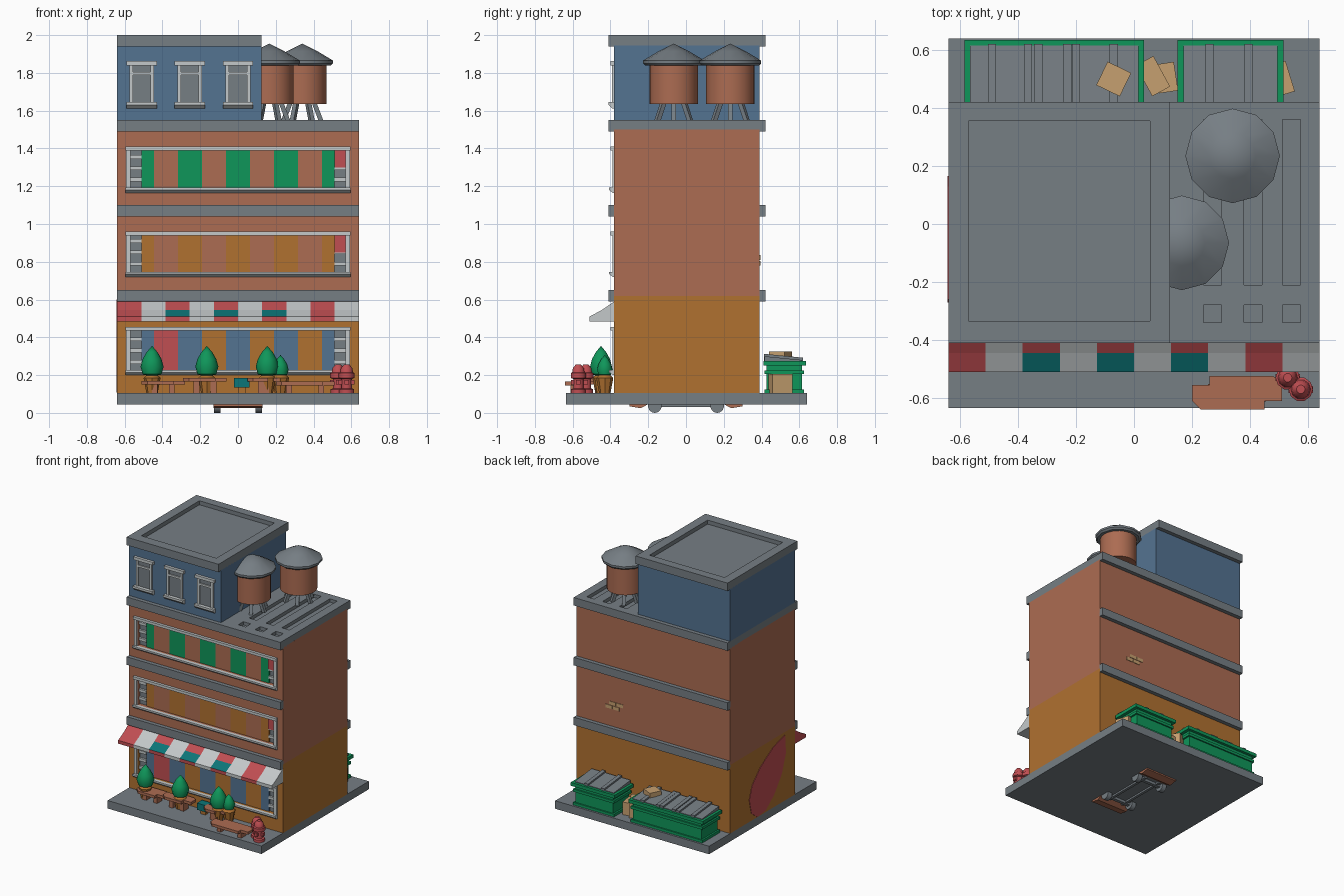
import bpy, bmesh, math
from mathutils import Vector, Matrix

if "Cube" in bpy.data.objects:
    bpy.data.objects.remove(bpy.data.objects["Cube"])


def material(name, r, g, b):
    m = bpy.data.materials.new(name)
    m.use_nodes = True
    col = [(c / 255 / 12.92 if c < 11 else ((c / 255 + .055) / 1.055) ** 2.4) for c in (r, g, b)] + [1]
    m.diffuse_color = col
    m.node_tree.nodes["Principled BSDF"].inputs["Base Color"].default_value = col
    return m


gray = material("slate gray", 118, 126, 132)
brick = material("brick brown", 172, 108, 82)
ochre = material("ochre", 176, 113, 48)
blue = material("sand blue", 84, 115, 145)
green = material("green", 15, 150, 90)
red = material("red", 192, 78, 82)
white = material("pale gray", 196, 201, 202)
teal = material("teal", 12, 118, 120)
tan = material("cardboard tan", 198, 160, 112)


def finish(name, bm, *mats):
    bmesh.ops.recalc_face_normals(bm, faces=bm.faces)
    me = bpy.data.meshes.new(name)
    bm.to_mesh(me)
    bm.free()
    for m in mats:
        me.materials.append(m)
    ob = bpy.data.objects.new(name, me)
    bpy.context.collection.objects.link(ob)
    return ob


def boxes(name, mat, *ranges, turn=0):
    """Boxes from (x0, x1, y0, y1, z0, z1), each turned about its own centre."""
    bm = bmesh.new()
    for r in ranges:
        lo, hi = Vector(r[::2]), Vector(r[1::2])
        bmesh.ops.create_cube(bm, size=1, matrix=Matrix.Translation((lo + hi) / 2)
                              @ Matrix.Rotation(turn, 4, 'Z') @ Matrix.Diagonal((*(hi - lo), 1)))
    return finish(name, bm, mat)


def prism(name, mats, profile, a, b, axis=0, edge_mats=()):
    """Extrude a profile along x (yz points) or z (xy points)."""
    place = (lambda p, t: (t, *p)) if axis == 0 else (lambda p, t: (*p, t))
    bm = bmesh.new()
    ends = [[bm.verts.new(place(p, t)) for p in profile] for t in (a, b)]
    for e in ends:
        bm.faces.new(e)
    n = len(profile)
    for i in range(n):
        f = bm.faces.new((ends[0][i], ends[0][i - 1], ends[1][i - 1], ends[1][i]))
        f.material_index = edge_mats[i] if edge_mats else 0
    return finish(name, bm, *mats)


def lathe(name, mat, profile, x, y, n=12, smooth=True, axis='Z'):
    bm = bmesh.new()
    rings = []
    for r, z in profile:
        pts = [(r * math.cos(math.tau * i / n), r * math.sin(math.tau * i / n), z) for i in range(n)]
        rings.append([bm.verts.new(p) for p in pts])
    for a, b in zip(rings, rings[1:]):
        for i in range(n):
            bm.faces.new((a[i - 1], a[i], b[i], b[i - 1]))
    bm.faces.new(rings[0])
    bm.faces.new(rings[-1])
    bmesh.ops.remove_doubles(bm, verts=bm.verts, dist=.0001)
    ob = finish(name, bm, mat)
    ob.location = (x, y, 0)
    if smooth:
        bpy.ops.object.select_all(action='DESELECT')
        ob.select_set(True)
        bpy.context.view_layer.objects.active = ob
        bpy.ops.object.shade_smooth_by_angle(angle=math.radians(40))
    return ob


def cut(ob, *ranges):
    cutter = boxes("cutter", gray, *ranges)
    mod = ob.modifiers.new("cut", 'BOOLEAN')
    mod.operation, mod.object, mod.solver = 'DIFFERENCE', cutter, 'EXACT'
    dg = bpy.context.evaluated_depsgraph_get()
    me = bpy.data.meshes.new_from_object(ob.evaluated_get(dg))
    ob.modifiers.clear()
    ob.data = me
    bpy.data.objects.remove(cutter)


W, F, B = .64, -.38, .39      # half width, front wall, back wall
floors = [(.2, .455), (.72, .96), (1.165, 1.41)]
openings = [(-.57, .57, F - .1, F + .04, lo + .025, hi - .02) for lo, hi in floors]

# Pavement, walls and cornices
boxes("pavement", gray, (-W, W, -.635, .64, .045, .105))
cut(boxes("ground_floor_wall", ochre, (-W, W, F, B, .105, .62)), openings[0])
cut(boxes("upper_wall", brick, (-W, W, F, B, .62, 1.5)), *openings[1:])
boxes("cornices", gray, *[(-W, W, y, y + .035, z, z + .06) for z in (.59, 1.04) for y in (-.41, .385)])
roof = boxes("main_roof", gray, (-W, W, -.41, .42, 1.49, 1.55))
slots = [(x, x + .062, *ys, 1.525, 1.6) for x in (.24, .38, .512) for ys in ((-.34, -.28), (-.21, .36))]
cut(roof, *slots)
boxes("penthouse_wall", blue, (-W, .125, F, B, 1.55, 1.945))
cut(boxes("penthouse_roof", gray, (-W, .125, -.41, .42, 1.94, 2)), (-.57, .055, -.335, .355, 1.97, 2.1))

# Wide windows with striped panels
stripes = [[blue, red, blue, ochre, blue, ochre, blue, ochre, blue],
           [ochre, brick] * 4 + [ochre], [green, brick] * 4 + [green]]
edges = [-.51] + [-.445 + .127 * i for i in range(8)] + [.51]
for k, (lo, hi) in enumerate(floors):
    for a, b, m in zip(edges, edges[1:], stripes[k]):
        boxes("window_panel", m, (a, b, F + .02, F + .041, lo + .02, hi - .015))
    boxes("window_rails", white, (-.595, .595, -.4, F + .03, hi - .02, hi),
          *[(s - .012, s + .012, -.39, F + .03, lo + .02, hi - .02) for s in (-.582, .582)])
    prism("window_sill", [white], [(F, lo), (-.388, lo), (-.407, lo + .015), (-.407, lo + .027), (F, lo + .027)],
          -.595, .595)
    boxes("end_panes", gray, *[(s - .03, s + .03, F + .03, F + .041, lo + .02, hi - .015) for s in (-.54, .54)])
    boxes("pane_bars", white, *[(s - .03, s + .03, F + .015, F + .032, lo + h, lo + h + .02)
                                for s in (-.54, .54) for h in (.06, .12, .18)])
    if k:
        boxes("end_curtain", red, (.51, .57, F + .01, F + .03, hi - .11, hi - .015))

# Penthouse windows
for x in (-.51, -.255, 0):
    boxes("penthouse_glass", gray, (x - .06, x + .06, F - .004, F, 1.64, 1.845))
    boxes("penthouse_frame", white, (x - .08, x + .08, -.4, F, 1.84, 1.862),
          (x - .06, x + .06, -.392, F, 1.79, 1.805),
          *[(x + s - .009, x + s + .009, -.392, F, 1.64, 1.845) for s in (-.056, .056)])
    prism("penthouse_sill", [white], [(F, 1.612), (-.39, 1.612), (-.41, 1.63), (-.41, 1.645), (F, 1.645)],
          x - .08, x + .08)

# Striped awning
slope = [(F, .485), (F, .59), (-.445, .545), (-.51, .51), (-.51, .485)]
for i in range(10):
    x = -W + i * .128
    base = red if i in (0, 2, 4, 6, 8) else white
    prism("awning_stripe", [base, teal], slope, x, x + .128, 0, (0, 0, 0, int(i in (2, 4, 6)), 0))

# Water tanks
for x, y in ((.34, .235), (.165, -.065)):
    lathe("tank_body", brick, [(.128, 1.635), (.128, 1.85)], x, y, 20)
    lathe("tank_roof", gray, [(.15, 1.838), (.163, 1.85), (.163, 1.865), (.08, 1.915), (0, 1.955)], x, y, 12)
    for i in range(6):
        turn = math.tau * i / 6
        top = Vector((.06 * math.cos(turn), .06 * math.sin(turn), 1.65))
        foot = Vector((top.x * 1.7, top.y * 1.7, 1.54))
        leg = boxes("tank_leg", gray, (-.012, .012, -.012, .012, -.055, .055))
        leg.rotation_mode = 'QUATERNION'
        leg.rotation_quaternion = (top - foot).to_track_quat('Z', 'Y')
        leg.location = (top + foot) / 2 + Vector((x, y, 0))

# Trees in pots, benches and tables
crown = [(.02, 0), (.05, .01), (.061, .05), (.05, .09), (.03, .125), (0, .16)]
for x, y, s in ((-.455, -.45, 1), (-.165, -.45, 1), (.155, -.45, 1), (.225, -.43, .7)):
    lathe("tree_crown", green, [(r * s, .195 + z * s) for r, z in crown], x, y, 10)
    lathe("tree_pot", ochre, [(.03, .105), (.045, .185), (.03, .2)], x, y, 8)


def table(x0, x1, y0, y1, z):
    c = .03
    top = [(x0 + c, y0), (x1 - c * 2, y0), (x1 - c * 2, y0 + c), (x1, y0 + c), (x1, y1 - c / 2),
           (x1 - c, y1), (x0 + c * 2, y1), (x0 + c * 2, y1 - c), (x0, y1 - c), (x0, y0 + c)]
    prism("table_top", [brick], top, z, z + .02, 2)
    ym = (y0 + y1) / 2
    boxes("table_legs", brick, *[(x - .015, x + .015, ym - .03, ym + .03, .105, z) for x in (x0 + .07, x1 - .07)])


table(-.51, -.28, -.505, -.4, .15)
table(-.29, -.06, -.505, -.4, .165)
table(.05, .22, -.505, -.4, .165)
table(.2, .51, -.64, -.525, .145)
boxes("small_seat", teal, (-.02, .06, -.46, -.4, .135, .185))
boxes("seat_post", ochre, (0, .04, -.445, -.415, .105, .135))

# Hydrants
for x, y in ((.53, -.53), (.575, -.57)):
    lathe("hydrant", red, [(.04, .105), (.04, .125), (.028, .13), (.028, .18), (.042, .185), (.042, .21),
                           (.034, .215), (.03, .238), (.015, .255)], x, y, 10)
    boxes("hydrant_nozzles", red, (x - .042, x + .042, y - .012, y + .012, .15, .175),
          (x - .012, x + .012, y - .04, y, .15, .175))

# Rubbish containers with ribbed sloping lids
for x0, x1, ribs in ((-.585, .035, (-.49, -.365, -.33, -.23, -.2, -.07)), (.15, .515, (.26, .395))):
    boxes("container_body", green, (x0 + .025, x1 - .025, .425, .615, .115, .26),
          (x0, x1, .41, .635, .25, .275), (x0 + .012, x1 - .012, .415, .625, .205, .225),
          (x0 + .012, x1 - .012, .415, .625, .105, .125))
    prism("container_lid", [gray], [(.415, .27), (.615, .27), (.615, .28), (.415, .3)], x0 + .02, x1 - .02)
    for x in ribs:
        prism("lid_rib", [gray], [(.412, .27), (.62, .27), (.62, .292), (.412, .313)], x - .014, x + .014)

# Cardboard boxes
boxes("box_on_lid", tan, (-.115, -.025, .455, .545, .29, .325), turn=-.45)
boxes("box_between", tan, (.03, .1, .45, .57, .105, .23), turn=.5)
boxes("box_beside", tan, (.08, .145, .455, .555, .105, .2), turn=.15)
boxes("box_at_end", tan, (.47, .54, .445, .555, .105, .205), turn=.3)

# Wall paint: leaf on the left side, bare bricks on the back
leaf = [(.07, .108), (.14, .16), (.165, .27), (.13, .37), (.03, .47), (-.12, .56), (-.26, .6),
        (-.27, .46), (-.22, .32), (-.13, .2), (-.03, .12)]
prism("painted_leaf", [red], leaf, -W - .003, -W)
boxes("bare_bricks", tan, *[(x, x + .055, B, B + .004, z, z + .025)
                            for x, z in ((.25, .81), (.31, .81), (.28, .78), (.34, .78))])

# Wheeled board under the pavement
boxes("board_frame", gray, *[(x - .01, x + .01, -.2, .2, .032, .046) for x in (-.06, .06)],
      *[(-.09, .09, y - .012, y + .012, .025, .046) for y in (-.165, .165)])
for s in (-1, 1):
    prism("board_end", [brick], [(s * .2, .046), (s * .3, .046), (s * .3, .035), (s * .24, .025)], -.13, .13)
    for x in (-.11, .11):
        wheel = lathe("board_wheel", gray, [(.036, -.018), (.036, .018)], 0, 0, 14)
        wheel.rotation_euler.y = math.pi / 2
        wheel.location = (x, s * .165, .036)
